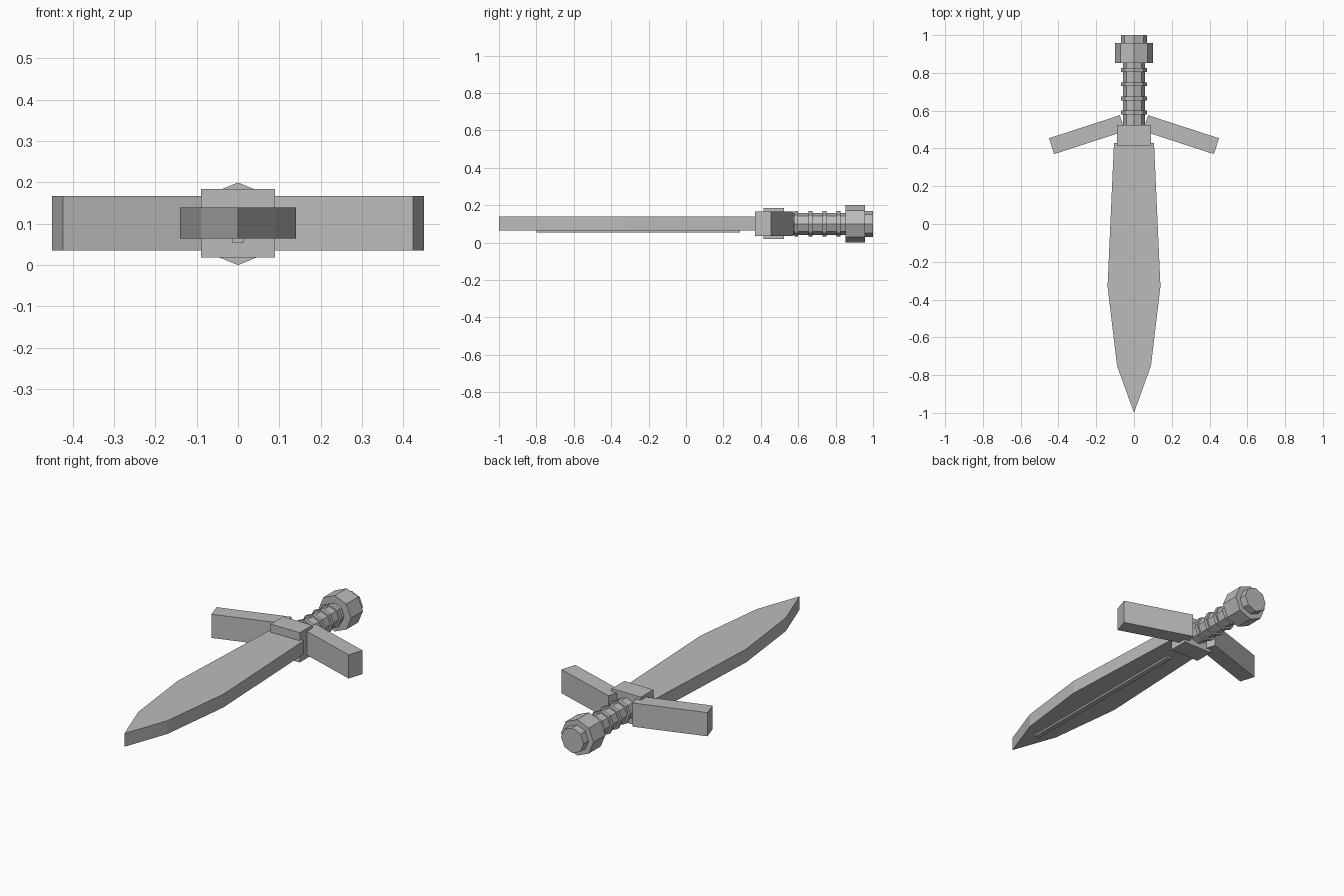
import bpy, bmesh, math
from mathutils import Matrix, Vector

cube = bpy.data.objects.get("Cube")
if cube:
    bpy.data.objects.remove(cube, do_unlink=True)

MID = 0.1  # height of the sword's long axis

steel = bpy.data.materials.new("grey steel")
steel.use_nodes = True
GREY = (0.5, 0.5, 0.5, 1)
steel.diffuse_color = GREY
steel.node_tree.nodes["Principled BSDF"].inputs["Base Color"].default_value = GREY


def finish(name, bm):
    bmesh.ops.recalc_face_normals(bm, faces=bm.faces)
    mesh = bpy.data.meshes.new(name)
    bm.to_mesh(mesh)
    bm.free()
    mesh.materials.append(steel)
    obj = bpy.data.objects.new(name, mesh)
    bpy.context.collection.objects.link(obj)
    return obj


def slab(name, outline, z0, z1):
    """Extrude a plan outline from z0 up to z1."""
    bm = bmesh.new()
    face = bm.faces.new([bm.verts.new((x, y, z0)) for x, y in outline])
    top = bmesh.ops.extrude_face_region(bm, geom=[face])["geom"]
    verts = [v for v in top if isinstance(v, bmesh.types.BMVert)]
    bmesh.ops.translate(bm, verts=verts, vec=(0, 0, z1 - z0))
    return finish(name, bm)


def box(name, half_x, y0, y1, z0, z1):
    return slab(name, [(-half_x, y0), (half_x, y0), (half_x, y1), (-half_x, y1)], z0, z1)


def octagon(name, radius, y0, y1):
    """Eight-sided prism along y with a corner pointing up."""
    bm = bmesh.new()
    place = Matrix.Translation((0, (y0 + y1) / 2, MID)) @ Matrix.Rotation(math.pi / 2, 4, 'X')
    bmesh.ops.create_cone(bm, cap_ends=True, segments=8, radius1=radius,
                          radius2=radius, depth=y1 - y0, matrix=place)
    return finish(name, bm)


# Leaf-shaped blade with a rib underneath
edge = [(0.106, 0.43), (0.14, -0.33), (0.09, -0.75)]
outline = edge + [(0, -1)] + [(-x, y) for x, y in reversed(edge)]
slab("blade", outline, 0.065, 0.139)
box("blade_rib", 0.014, -0.8, 0.29, 0.055, 0.07)

# Guard: centre block and two arms sloping towards the tip
box("guard_block", 0.09, 0.415, 0.525, 0.018, 0.184)
for side, label in ((1, "left"), (-1, "right")):
    along = Vector((0.375, -0.122))
    across = Vector((-0.027, -0.084))
    start = Vector((0.075, 0.576))
    corners = [start, start + along, start + along + across, start + across]
    slab("guard_arm_" + label, [(side * p.x, p.y) for p in corners], 0.035, 0.167)

# Grip with raised rings
octagon("grip", 0.058, 0.5, 0.87)
for i in range(4):
    y = 0.59 + 0.075 * i
    octagon("grip_ring_%d" % (i + 1), 0.068, y - 0.01, y + 0.01)

# Pommel and its end cap
octagon("pommel", 0.1, 0.852, 0.957)
octagon("pommel_cap", 0.07, 0.94, 1.0)
